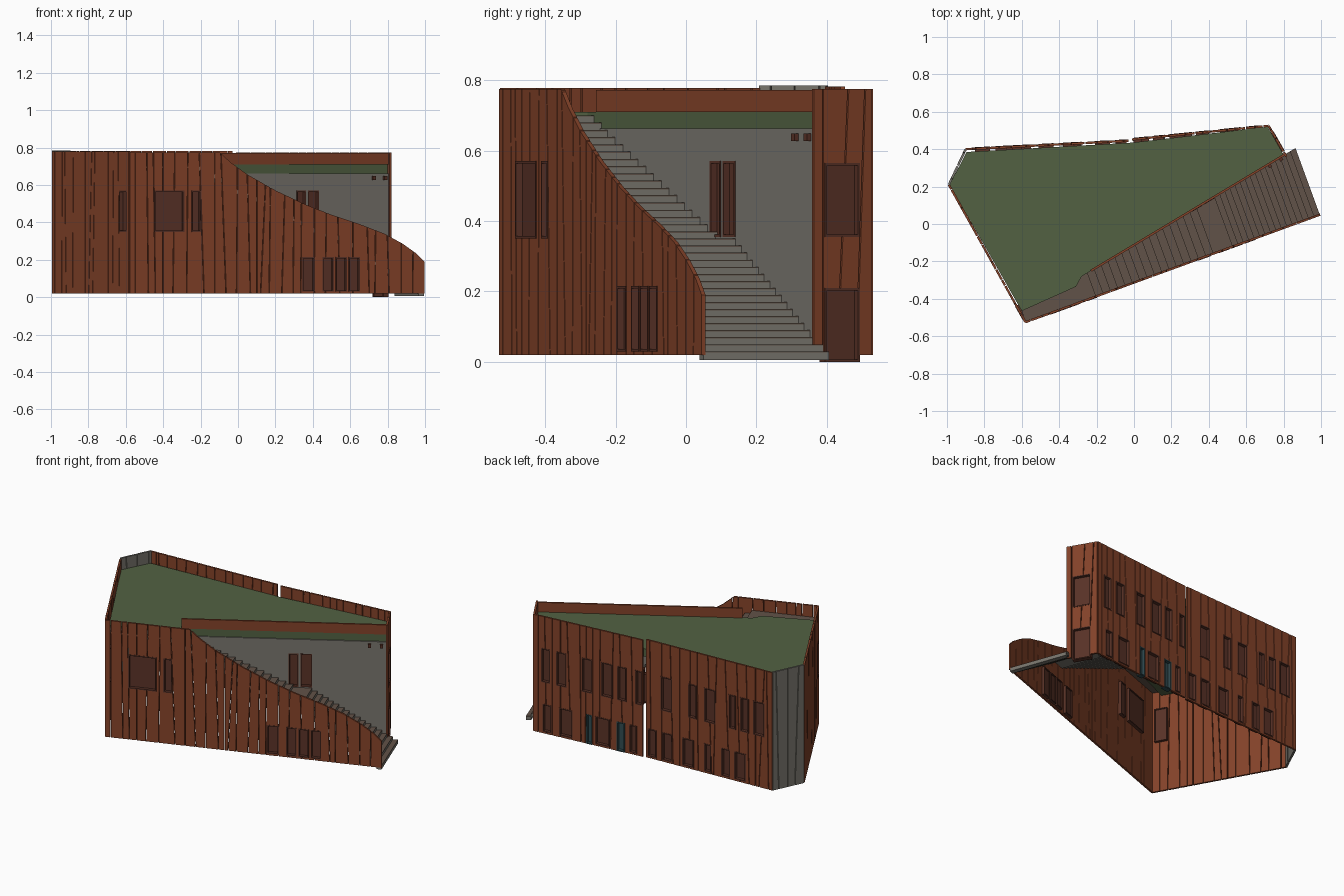
import bpy, bmesh, math, random
from mathutils import Vector, Matrix

if "Cube" in bpy.data.objects:
    bpy.data.objects.remove(bpy.data.objects["Cube"])

random.seed(4)

def material(name, rgb):
    m = bpy.data.materials.new(name)
    m.diffuse_color = (*rgb, 1)
    m.use_nodes = True
    m.node_tree.nodes["Principled BSDF"].inputs["Base Color"].default_value = m.diffuse_color
    return m

RUST = material("rust_panel", (0.23, 0.055, 0.022))
DARK = material("window_brown", (0.10, 0.032, 0.02))
TEAL = material("door_teal", (0.03, 0.07, 0.08))
GREEN = material("grass_roof", (0.085, 0.12, 0.055))
GREY = material("concrete", (0.19, 0.18, 0.155))
TREAD = material("stair_tread", (0.12, 0.085, 0.065))

def make(name, bm, mat, matrix=None):
    bmesh.ops.recalc_face_normals(bm, faces=bm.faces)
    me = bpy.data.meshes.new(name)
    bm.to_mesh(me)
    bm.free()
    ob = bpy.data.objects.new(name, me)
    bpy.context.collection.objects.link(ob)
    me.materials.append(mat)
    if matrix:
        ob.matrix_world = matrix
    return ob

def frame_of(p0, p1):
    """Local x runs along the wall, local -y points outwards."""
    return (Matrix.Translation((*p0, 0)) @
            Matrix.Rotation(math.atan2(p1[1] - p0[1], p1[0] - p0[0]), 4, 'Z'))

def box(bm, x0, x1, y0, y1, z0, z1):
    m = Matrix.Translation(((x0 + x1) / 2, (y0 + y1) / 2, (z0 + z1) / 2))
    bmesh.ops.create_cube(bm, size=1, matrix=m @ Matrix.Diagonal((x1 - x0, y1 - y0, z1 - z0, 1)))

def prism(bm, pts, z0, z1):
    lo = [bm.verts.new((*p, z0)) for p in pts]
    hi = [bm.verts.new((*p, z1)) for p in pts]
    n = len(pts)
    bm.faces.new(lo[::-1])
    bm.faces.new(hi)
    for i in range(n):
        bm.faces.new((lo[i], lo[(i + 1) % n], hi[(i + 1) % n], hi[i]))

def cut(bm, co, no):
    bmesh.ops.bisect_plane(bm, geom=bm.verts[:] + bm.edges[:] + bm.faces[:], dist=1e-5,
                           plane_co=co, plane_no=no)

def wall(name, p0, p1, columns, mat, holes=(), seams=True, gap=0.004, thick=0.012):
    """Thin wall from (u, bottom, top) columns, split by slanted seams, with openings."""
    bm = bmesh.new()
    rows = [(bm.verts.new((u, 0, b)), bm.verts.new((u, 0, t))) for u, b, t in columns]
    for (a, b), (c, d) in zip(rows, rows[1:]):
        bm.faces.new((a, c, d, b))
    slits, u, end = [], 0.03, columns[-1][0]
    while seams and u < end - 0.02:
        lean = random.choice((0, 0, 0.012, -0.015, 0.04, -0.03)) * random.uniform(0.5, 1)
        no = Vector((0.76, 0, -lean)).normalized()
        co = Vector((u, 0, 0.4))
        slits.append((co, no))
        for s in (-1, 1):
            cut(bm, co + no * s * gap / 2, no)
        u += random.uniform(0.035, 0.085)
    for a, b, c, d in holes:
        for x in (a, b):
            cut(bm, (x, 0, 0), (1, 0, 0))
        for z in (c, d):
            cut(bm, (0, 0, z), (0, 0, 1))
    dead = []
    for f in bm.faces:
        c = f.calc_center_median()
        if (any(abs((c - co).dot(no)) < gap * 0.49 for co, no in slits)
                or any(h[0] < c.x < h[1] and h[2] < c.z < h[3] for h in holes)):
            dead.append(f)
    bmesh.ops.delete(bm, geom=dead, context='FACES')
    ob = make(name, bm, mat, frame_of(p0, p1))
    mod = ob.modifiers.new("thickness", 'SOLIDIFY')
    mod.thickness, mod.offset = thick, 0
    return ob

def windows(name, p0, p1, holes, mat=DARK):
    """Recessed pane with a four-bar frame in every opening."""
    bm, w = bmesh.new(), 0.007
    for a, b, c, d in holes:
        box(bm, a, b, 0.012, 0.018, c, d)
        for x in (a, b - w):
            box(bm, x, x + w, -0.008, 0.024, c, d)
        for z in (c, d - w):
            box(bm, a, b, -0.008, 0.024, z, z + w)
    make(name, bm, mat, frame_of(p0, p1))

def facade(name, p0, p1, columns, holes, mat=RUST, **kw):
    wall(name + "_wall", p0, p1, columns, mat, holes, **kw)
    if holes:
        windows(name + "_windows", p0, p1, holes)

def flat(p0, p1, z0, z1):
    return [(0, z0, z1), (math.dist(p0, p1), z0, z1)]

# Plan corners
A, B = (-0.58, -0.525), (0.995, 0.05)
E0, E1 = (0.815, 0.36), (0.72, 0.525)
M0, M1 = (-0.01, 0.452), (-0.03, 0.445)
C0, C1 = (-0.90, 0.40), (-0.99, 0.21)
F = (Vector(B) - Vector(A)).normalized()
N = Vector((-F.y, F.x))

# Front wall with sweeping top edge
top = [(-0.58, .775), (-0.10, .775), (-0.04, .72), (0.05, .655), (0.2, .57), (0.36, .495), (0.5, .44),
       (0.65, .39), (0.78, .34), (0.88, .285), (0.95, .235), (0.995, .19)]
u_of = lambda x: (x + 0.58) / F.x
front_holes = [(u_of(a), u_of(b), c, d) for a, b, c, d in (
    (-.45, -.29, .35, .57), (-.25, -.20, .35, .57), (.34, .41, .03, .215),
    (.45, .51, .03, .215), (.52, .58, .03, .215), (.59, .65, .03, .215))]
facade("front", A, B, [(u_of(x), .02, z) for x, z in top], front_holes)

# Left wall and chamfered corner
L = math.dist(C1, A)
facade("left", C1, A, flat(C1, A, .02, .778), [(L - .10, L - .02, .35, .57)])
facade("corner", C0, C1, flat(C0, C1, .02, .785), [], mat=GREY)

# Back wall in two lengths, windows given by x
def back_holes(p0, p1, rows):
    k = math.dist(p0, p1) / (p0[0] - p1[0])
    return [((p0[0] - a) * k, (p0[0] - b) * k, c, d) for a, b, c, d in rows if p1[0] < b < a < p0[0]]
upper = [(.67, .61), (.57, .50), (.40, .33), (.27, .19), (.16, .10), (.04, -.005), (-.13, -.21),
         (-.32, -.38), (-.43, -.51), (-.60, -.65), (-.68, -.74), (-.77, -.85)]
lower = [(.66, .60), (.55, .46), (.31, .21), (.08, .03), (-.04, -.10), (-.14, -.21),
         (-.28, -.36), (-.43, -.48), (-.55, -.61), (-.64, -.72)]
rows = [(a, b, .35, .57) for a, b in upper] + [(a, b, .03, .21) for a, b in lower]
teal = back_holes(E1, M0, [(.37, .33, .02, .21), (.165, .11, .02, .21)])
hr, hl = back_holes(E1, M0, rows), back_holes(M1, C0, rows)
wall("back_right_wall", E1, M0, flat(E1, M0, .02, .775), RUST, hr + teal)
windows("back_right_windows", E1, M0, hr)
windows("back_doors", E1, M0, teal, TEAL)
facade("back_left", M1, C0, flat(M1, C0, .02, .782), hl)

# Narrow end wall with two stacked doors
facade("end", E0, E1, flat(E0, E1, .02, .775), [(.035, .15, .0, .21), (.035, .15, .355, .565)])

# Grass roof slab
bm = bmesh.new()
prism(bm, [(-.985, .21), (-.895, .385), (-.01, .435), (.715, .52), (.80, .37), (-.28, -.28),
           (-.31, -.335), (-.60, -.465)], .66, .71)
make("grass_roof", bm, GREEN)

# Stair: treads square to the front wall, running in to the inner wall line
def outer(s):
    return Vector(A) + F * s

def inner(s):
    q = outer(s)
    t = (-.28 + .6 * (q.x + .28) - q.y) / (N.y - .6 * N.x)
    return q + N * t

def flight(s0, s1, z0, z1, n):
    ds, dz = (s1 - s0) / n, (z1 - z0) / (n - 1)
    return [(s0 + i * ds, s0 + (i + 1) * ds, z0 + i * dz) for i in range(n)]

steps = (flight(.36, 1.07, .70, .37, 17) + [(1.07, 1.18, .35)] + flight(1.18, 1.675, .33, .03, 16))
bm, risers = bmesh.new(), bmesh.new()
for a, b, z in steps:
    quad = [outer(a), outer(b), inner(b), inner(a)]
    prism(bm, quad, z - .004, z)
    prism(risers, quad, z - .024, z - .004)
prism(bm, [outer(0), outer(.36), inner(.36), (-.31, -.335), (-.60, -.465)], .69, .70)
make("stair_treads", bm, TREAD)
make("stair_risers", risers, GREY)

# Concrete wall above the stair, following the steps
I0, I1 = (-.28, -.28), (.81, .374)
cols = []
for a, b, z in steps:
    for s in (a + 1e-4, b - 1e-4):
        p = inner(s)
        if I0[0] <= p.x <= I1[0]:
            cols.append((math.dist(I0, p), z - .02, .662))
cols = [c for c in cols if c[1] < .65]
cols.append((math.dist(I0, I1), cols[-1][1], .662))
k = math.dist(I0, I1) / (I1[0] - I0[0])
inner_holes = [((a + .28) * k, (b + .28) * k, .355, .57) for a, b in ((.31, .36), (.37, .43))]
facade("inner", I0, I1, cols, inner_holes, mat=GREY, seams=False)

# Roof-edge parapet and two small vents beside the stair
P0 = (-.23, -.25)
wall("stair_parapet", P0, I1, flat(P0, I1, .71, .772), RUST, seams=False)
bm = bmesh.new()
for x in (.72, .78):
    u = (x + .28) * k
    box(bm, u - .009, u + .009, -.02, 0, .627, .648)
make("wall_vents", bm, DARK, frame_of(I0, I1))
